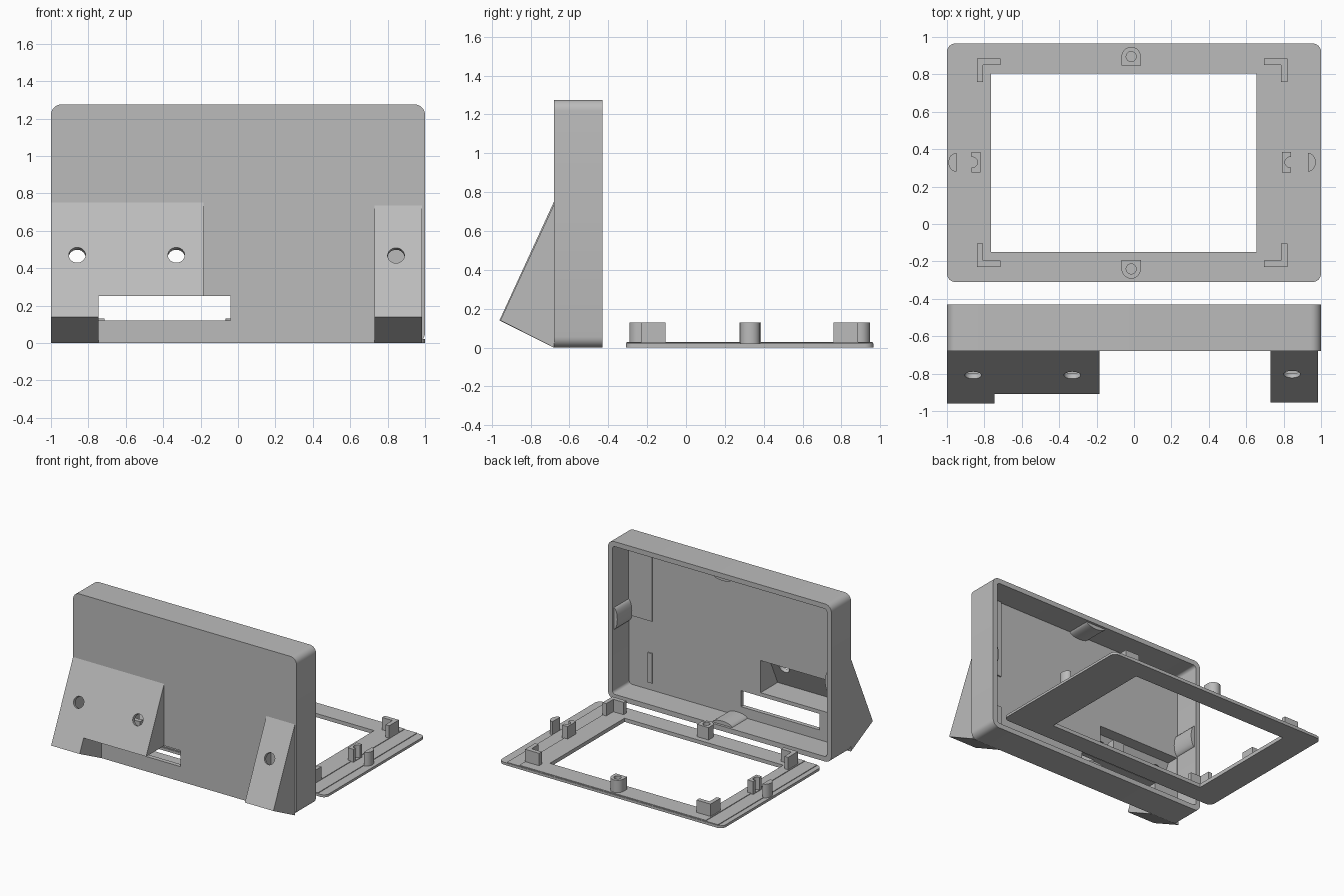
import bpy, bmesh, math
from mathutils import Vector

if "Cube" in bpy.data.objects:
    bpy.data.objects.remove(bpy.data.objects["Cube"])

grey = bpy.data.materials.new("plain_grey")
grey.diffuse_color = (0.5, 0.5, 0.5, 1)
grey.use_nodes = True
grey.node_tree.nodes["Principled BSDF"].inputs["Base Color"].default_value = grey.diffuse_color


def prism(name, pts, axis, a, b):
    """Extrude a 2D profile along an axis: x uses (y,z), y uses (x,z), z uses (x,y)."""
    place = {'x': lambda p, t: (t, p[0], p[1]),
             'y': lambda p, t: (p[0], t, p[1]),
             'z': lambda p, t: (p[0], p[1], t)}[axis]
    bm = bmesh.new()
    lo = [bm.verts.new(place(p, a)) for p in pts]
    hi = [bm.verts.new(place(p, b)) for p in pts]
    bm.faces.new(lo)
    bm.faces.new(hi)
    n = len(pts)
    for i in range(n):
        bm.faces.new((lo[i], lo[(i + 1) % n], hi[(i + 1) % n], hi[i]))
    bmesh.ops.recalc_face_normals(bm, faces=bm.faces)
    me = bpy.data.meshes.new(name)
    bm.to_mesh(me)
    bm.free()
    ob = bpy.data.objects.new(name, me)
    bpy.context.collection.objects.link(ob)
    me.materials.append(grey)
    return ob


def rect(x0, x1, y0, y1, r=0.0, seg=6):
    """Rectangle profile, optionally with rounded corners."""
    if r == 0:
        return [(x0, y0), (x1, y0), (x1, y1), (x0, y1)]
    out = []
    for k, (cx, cy) in enumerate([(x1 - r, y1 - r), (x0 + r, y1 - r),
                                  (x0 + r, y0 + r), (x1 - r, y0 + r)]):
        for i in range(seg + 1):
            t = math.pi / 2 * (k + i / seg)
            out.append((cx + r * math.cos(t), cy + r * math.sin(t)))
    return out


def arc(cx, cy, rx, ry, start, end, seg=12):
    return [(cx + rx * math.cos(math.radians(start + (end - start) * i / seg)),
             cy + ry * math.sin(math.radians(start + (end - start) * i / seg)))
            for i in range(seg + 1)]


def circle(cx, cy, r):
    return arc(cx, cy, r, r, 0, 345, 23)


def block(name, x0, x1, y0, y1, z0, z1):
    return prism(name, rect(x0, x1, y0, y1), 'z', z0, z1)


def cut(ob, cutter):
    m = ob.modifiers.new("cut", 'BOOLEAN')
    m.operation, m.solver, m.object = 'DIFFERENCE', 'EXACT', cutter
    bpy.context.view_layer.objects.active = ob
    bpy.ops.object.modifier_apply(modifier=m.name)
    bpy.data.objects.remove(cutter)


def screw_hole(ob, x, z):
    """Round hole square to the sloping face of a foot."""
    c = prism("hole_cutter", circle(0, 0, 0.045), 'z', -0.07, 0.07)
    c.rotation_euler = Vector((0, -0.909, 0.417)).to_track_quat('Z', 'Y').to_euler()
    c.location = (x, -0.68 - (0.75 - z) * 0.459, z)
    bpy.context.view_layer.update()
    cut(ob, c)


# Open case: front plate with four walls
case = prism("case", rect(-1, 1, 0, 1.275, 0.055), 'y', -0.68, -0.43)
cut(case, prism("inside", rect(-0.96, 0.96, 0.04, 1.235, 0.025), 'y', -0.645, -0.3))
cut(case, block("slot", -0.745, -0.04, -0.8, -0.6, 0.12, 0.25))
cavity = [(-0.863, 0.28), (-0.743, 0.54), (-0.6, 0.54), (-0.6, 0.28)]
cut(case, prism("pocket", cavity, 'x', -0.955, -0.216))

# Wide foot with notch, pocket and two screw holes
foot = prism("wide_foot", [(-0.68, 0.75), (-0.96, 0.14), (-0.68, 0.0)], 'x', -1, -0.185)
cut(foot, block("notch", -0.745, 0, -1.2, -0.6, -0.1, 0.25))
cut(foot, prism("pocket", cavity, 'x', -0.955, -0.216))
for x in (-0.86, -0.33):
    screw_hole(foot, x, 0.47)

# Narrow foot with closed hollow and one screw hole
narrow = prism("narrow_foot", [(-0.68, 0.735), (-0.955, 0.14), (-0.68, 0.0)], 'x', 0.73, 0.985)
cut(narrow, prism("hollow", cavity, 'x', 0.77, 0.945))
screw_hole(narrow, 0.845, 0.47)

# Rounded lumps at the middle of each inner wall
prism("top_lump", arc(-0.01, 1.24, 0.09, 0.035, 180, 360), 'y', -0.65, -0.45)
prism("bottom_lump", arc(-0.01, 0.035, 0.09, 0.035, 0, 180), 'y', -0.65, -0.45)
prism("left_lump", arc(-0.965, 0.64, 0.035, 0.09, -90, 90), 'y', -0.65, -0.45)
prism("right_lump", arc(0.965, 0.64, 0.035, 0.09, 90, 270), 'y', -0.65, -0.45)

# Thin pads inside the case
block("upper_pad", 0.75, 0.961, -0.65, -0.635, 0.6, 1.236)
block("lower_pad", 0.75, 0.79, -0.65, -0.635, 0.1, 0.34)

# Flat bezel frame with stepped side strips
bezel = prism("bezel", rect(-1, 1, -0.31, 0.965, 0.045), 'z', 0, 0.02)
side_step = block("bezel_step", -0.96, 0.93, -0.307, 0.962, 0.01, 0.025)
centre_step = block("bezel_centre", -0.85, 0.82, -0.305, 0.96, 0.01, 0.03)
for part in (bezel, side_step, centre_step):
    cut(part, block("window", -0.765, 0.655, -0.15, 0.805, -0.1, 0.2))

# L-shaped corner brackets
for x, sx in ((-0.84, 1), (0.82, -1)):
    for y, sy in ((0.885, -1), (-0.23, 1)):
        shape = [(0, 0), (0.125, 0), (0.125, 0.035), (0.033, 0.035), (0.033, 0.125), (0, 0.125)]
        prism("corner_bracket", [(x + sx * u, y + sy * v) for u, v in shape], 'z', 0.015, 0.13)

# D-shaped screw posts at top and bottom
for y, s in ((0.895, 1), (-0.24, -1)):
    pts = [(x, y + s * v) for x, v in arc(-0.015, 0, 0.052, 0.052, 0, 180)]
    pts += [(-0.067, y - s * 0.047), (0.037, y - s * 0.047)]
    post = prism("screw_post", pts, 'z', 0.015, 0.13)
    cut(post, prism("bore", circle(-0.015, y, 0.027), 'z', 0.04, 0.2))

# Half-round side posts and C-shaped clips
for x, s, clip in ((0.93, 1, 0.79), (-0.95, -1, -0.82)):
    prism("side_post", [(x + s * u, v) for u, v in arc(0, 0.33, 0.042, 0.05, -90, 90)],
          'z', 0.015, 0.13)
    c = prism("side_clip", rect(*sorted((clip, clip + s * 0.05)), 0.275, 0.385), 'z', 0.015, 0.13)
    cut(c, prism("clip_gap", circle(clip + s * 0.045, 0.33, 0.028), 'z', 0.03, 0.2))

# Smooth the curved sides, keep the edges sharp
bpy.ops.object.select_all(action='SELECT')
bpy.context.view_layer.objects.active = case
bpy.ops.object.shade_smooth_by_angle(angle=math.radians(30))
